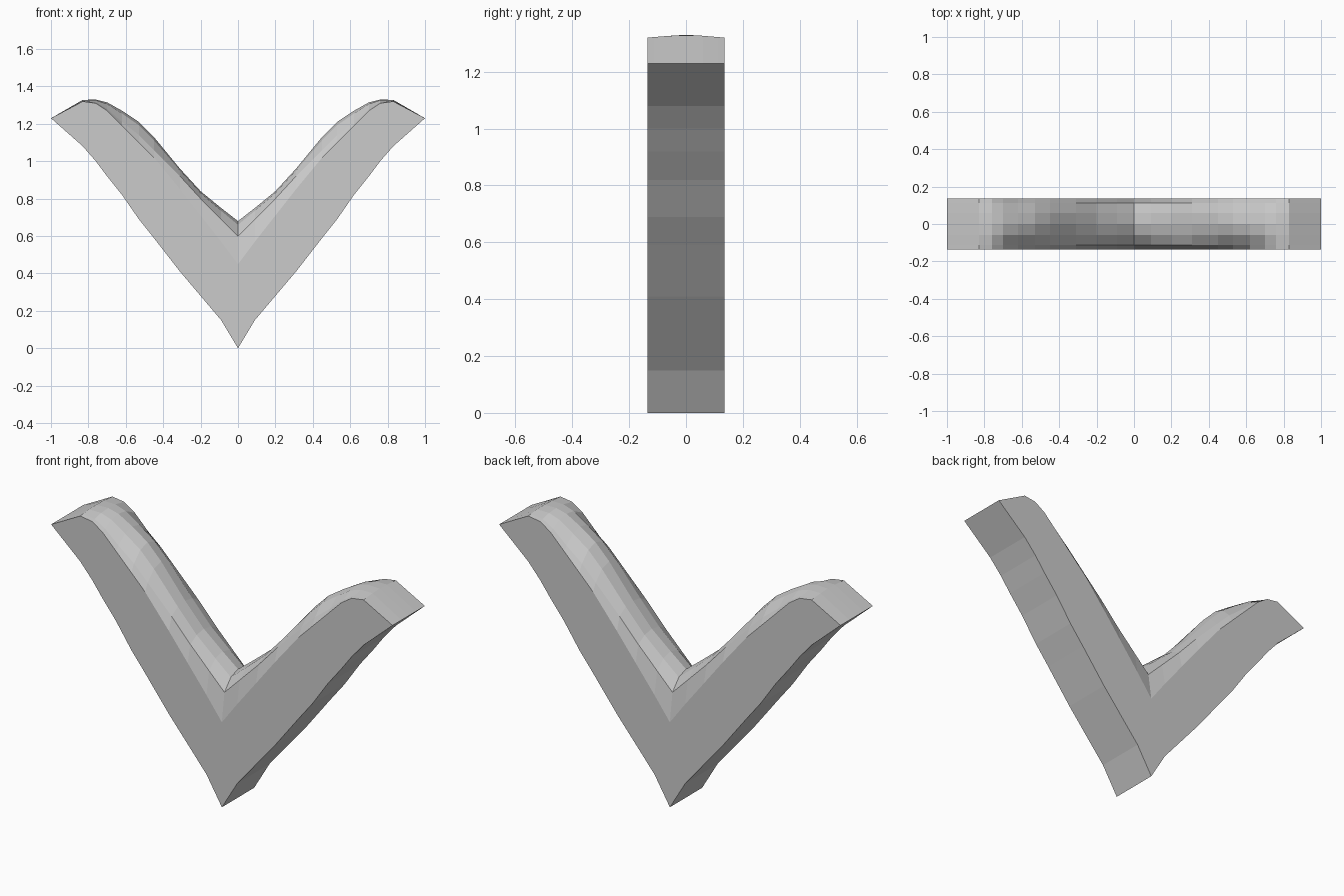
import bpy
import bmesh

# Remove only the default object
default_cube = bpy.data.objects.get("Cube")
if default_cube:
    bpy.data.objects.remove(default_cube, do_unlink=True)

HALF_DEPTH = 0.135
CREASE_DEPTH = 0.113
SHOULDER_DEPTH = 0.06

# One arm, from the notch to the tip:
# x, underside, outer top edge, crease, crown
STATIONS = [
    (0.00, 0.00, 0.45, 0.60, 0.68),
    (0.09, 0.15, 0.57, 0.69, 0.75),
    (0.20, 0.28, 0.71, 0.80, 0.84),
    (0.31, 0.41, 0.85, 0.92, 0.96),
    (0.45, 0.59, 1.02, 1.06, 1.13),
    (0.53, 0.69, 1.10, 1.14, 1.21),
    (0.62, 0.82, 1.19, 1.21, 1.27),
    (0.70, 0.92, 1.27, 1.28, 1.315),
    (0.76, 1.00, 1.31, 1.315, 1.33),
    (0.83, 1.08, 1.32, 1.322, 1.328),
    (1.00, 1.23, 1.23, 1.23, 1.23),
]


def material(name, value):
    mat = bpy.data.materials.new(name)
    mat.use_nodes = True
    colour = (value, value, value, 1.0)
    mat.diffuse_color = colour
    mat.node_tree.nodes["Principled BSDF"].inputs["Base Color"].default_value = colour
    return mat


def section(bm, x, under, edge, crease, crown):
    """Ring of vertices: crowned top from front to back, then the underside."""
    shoulder = crown - (crown - crease) * 0.25
    front = [(-HALF_DEPTH, edge), (-CREASE_DEPTH, crease), (-SHOULDER_DEPTH, shoulder)]
    back = [(-y, z) for y, z in reversed(front)]
    ring = front + [(0, crown)] + back + [(HALF_DEPTH, under), (-HALF_DEPTH, under)]
    return [bm.verts.new((x, y, z)) for y, z in ring]


# Loft the arm through its cross-sections
bm = bmesh.new()
rings = [section(bm, *station) for station in STATIONS]
for a, b in zip(rings, rings[1:]):
    count = len(a)
    for i in range(count):
        j = (i + 1) % count
        bm.faces.new((a[i], a[j], b[j], b[i]))

# Close the pointed tip and make the normals consistent
bmesh.ops.remove_doubles(bm, verts=bm.verts, dist=0.0005)
bmesh.ops.recalc_face_normals(bm, faces=bm.faces)
if sum(f.normal.z * f.calc_area() for f in bm.faces if f.calc_center_median().z > 1.25) < 0:
    bmesh.ops.reverse_faces(bm, faces=bm.faces)

mesh = bpy.data.meshes.new("chevron_body")
bm.to_mesh(mesh)
bm.free()
body = bpy.data.objects.new("chevron_body", mesh)
bpy.context.collection.objects.link(body)
mesh.materials.append(material("light grey", 0.6))

# Second arm
mirror = body.modifiers.new("other_arm", "MIRROR")
mirror.use_axis = (True, False, False)
mirror.use_clip = True
